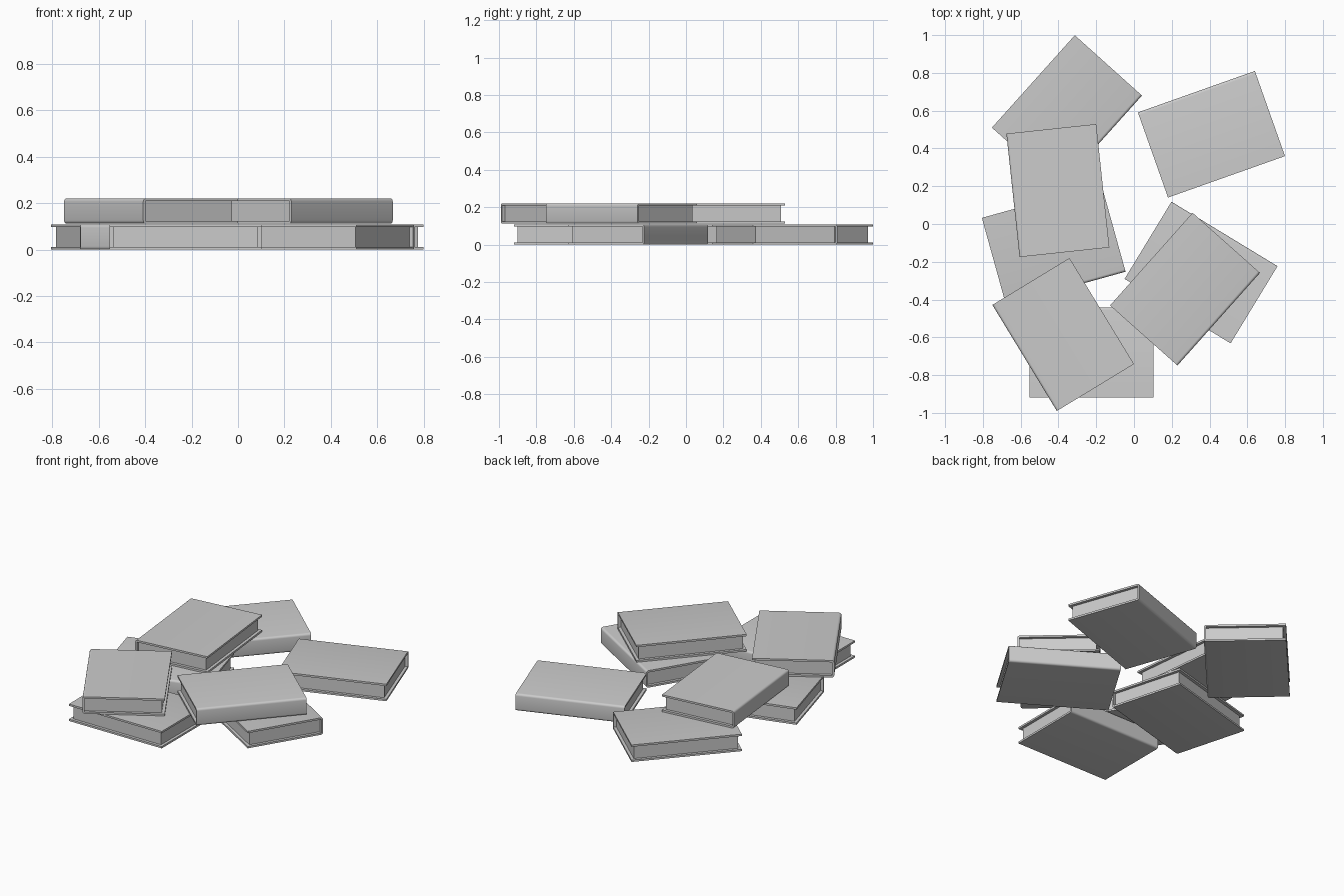
import bpy, math

if "Cube" in bpy.data.objects:
    bpy.data.objects.remove(bpy.data.objects["Cube"])

L, W, H = 0.657, 0.478, 0.109   # length along spine, width, thickness
T, INSET, R = 0.012, 0.018, 0.014  # cover board, page inset, spine rounding


def prism(name, profile, half_len):
    """Extrude a (y, z) outline along x."""
    n = len(profile)
    verts = [(x, y, z) for x in (-half_len, half_len) for y, z in profile]
    faces = [(i, (i + 1) % n, n + (i + 1) % n, n + i) for i in range(n)]
    faces += [tuple(reversed(range(n))), tuple(range(n, 2 * n))]
    mesh = bpy.data.meshes.new(name)
    mesh.from_pydata(verts, [], faces)
    return mesh


def arc(cy, cz, start, steps=4):
    return [(cy + R * math.cos(a), cz + R * math.sin(a))
            for a in (math.radians(start + 90 * i / steps) for i in range(steps + 1))]


# C-shaped cover: spine at +y with rounded edges, open at the fore edge
y0, y1 = -W / 2, W / 2
outline = ([(y0, 0)] + arc(y1 - R, R, -90) + arc(y1 - R, H - R, 0)
           + [(y0, H), (y0, H - T), (y1 - T, H - T), (y1 - T, T), (y0, T)])
cover_mesh = prism("cover", outline, L / 2)

# Page block set back from the cover on three sides
p0, p1 = y0 + INSET, y1 - T
page_mesh = prism("pages", [(p0, T), (p1, T), (p1, H - T), (p0, H - T)], L / 2 - INSET)

# x, y, layer, rotation in degrees
books = [
    (-0.355, 0.595, 0, -131.9),
    (0.41, 0.475, 0, 19.5),
    (-0.425, -0.11, 0, 195.5),
    (-0.225, -0.68, 0, 0),
    (0.355, -0.257, 0, -31.3),
    (-0.403, 0.177, 1, 96.1),
    (-0.375, -0.585, 1, 121.3),
    (0.27, -0.345, 1, -131.7),
]

for i, (x, y, layer, rot) in enumerate(books, 1):
    for part, mesh in (("cover", cover_mesh), ("pages", page_mesh)):
        ob = bpy.data.objects.new(f"book_{i}_{part}", mesh.copy())
        ob.location = (x, y, layer * 0.112)
        ob.rotation_euler.z = math.radians(rot)
        bpy.context.collection.objects.link(ob)
        bpy.ops.object.select_all(action='DESELECT')
        bpy.context.view_layer.objects.active = ob
        ob.select_set(True)
        # Recalculate outward normals, then smooth only the rounded spine
        bpy.ops.object.mode_set(mode='EDIT')
        bpy.ops.mesh.select_all(action='SELECT')
        bpy.ops.mesh.normals_make_consistent(inside=False)
        bpy.ops.object.mode_set(mode='OBJECT')
        bpy.ops.object.shade_smooth_by_angle(angle=math.radians(30))
